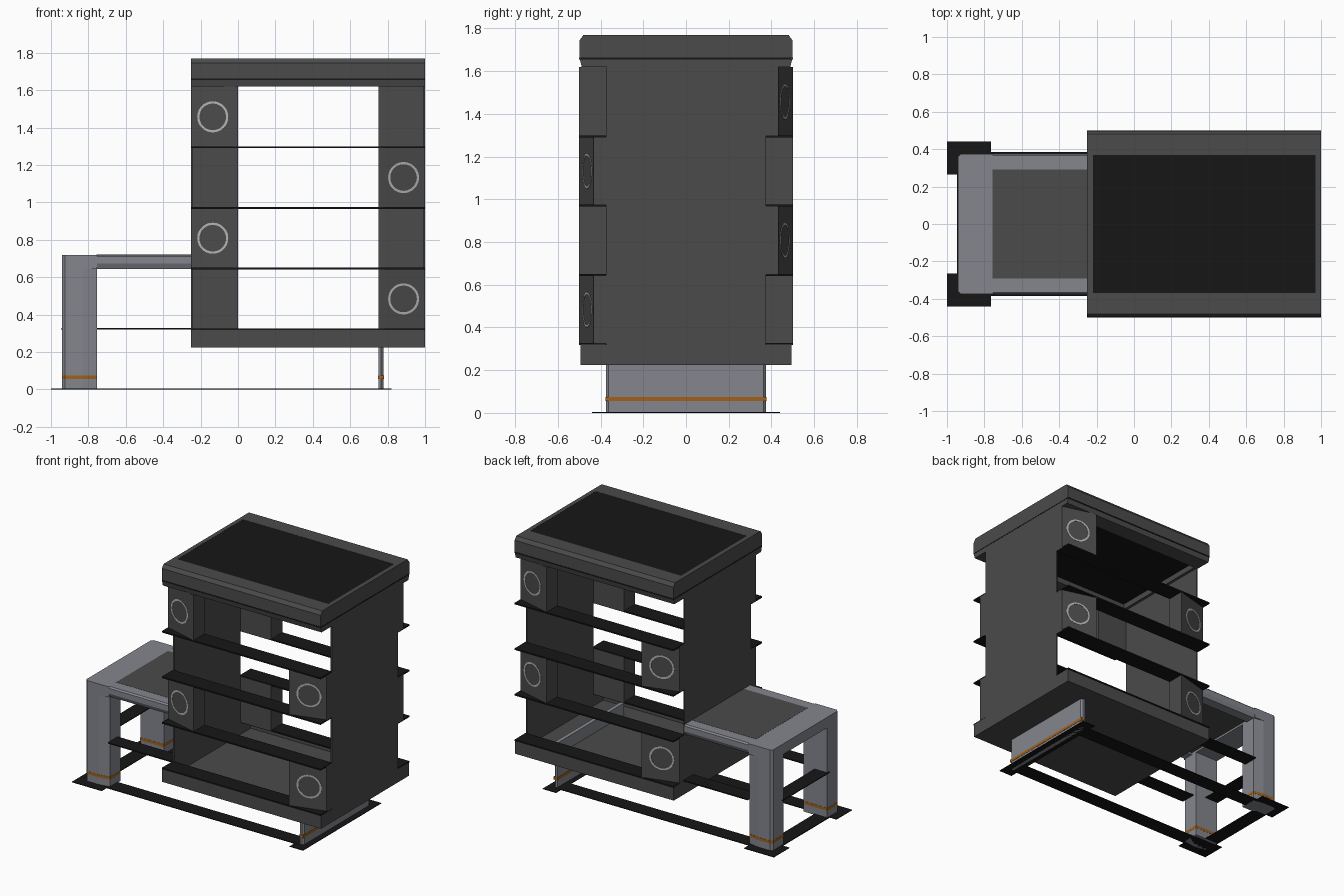
import bpy, bmesh
from math import cos, sin, tau

if "Cube" in bpy.data.objects:
    bpy.data.objects.remove(bpy.data.objects["Cube"])


def mat(name, rgb):
    m = bpy.data.materials.new(name)
    m.diffuse_color = (*rgb, 1)
    m.use_nodes = True
    m.node_tree.nodes["Principled BSDF"].inputs["Base Color"].default_value = m.diffuse_color
    return m


DARK = mat("dark_grey", (0.07, 0.07, 0.07))
BLACK = mat("black", (0.008, 0.008, 0.008))
STEEL = mat("steel", (0.23, 0.24, 0.27))
ORANGE = mat("orange", (0.36, 0.12, 0.01))
LIGHT = mat("light_ring", (0.45, 0.45, 0.45))


def finish(name, bm, m):
    bmesh.ops.recalc_face_normals(bm, faces=bm.faces)
    me = bpy.data.meshes.new(name)
    bm.to_mesh(me)
    bm.free()
    me.materials.append(m)
    ob = bpy.data.objects.new(name, me)
    bpy.context.collection.objects.link(ob)
    return ob


def prism(name, pts, axis, lo, hi, m):
    """Extrude a 2D outline along an axis: x uses (y,z), y uses (x,z), z uses (x,y)."""
    bm = bmesh.new()
    def co(p, t):
        v = list(p)
        v.insert("xyz".index(axis), t)
        return v
    a = [bm.verts.new(co(p, lo)) for p in pts]
    b = [bm.verts.new(co(p, hi)) for p in pts]
    bm.faces.new(a)
    bm.faces.new(b[::-1])
    n = len(pts)
    for i in range(n):
        j = (i + 1) % n
        bm.faces.new((a[i], b[i], b[j], a[j]))
    return finish(name, bm, m)


def box(name, x0, x1, y0, y1, z0, z1, m):
    return prism(name, [(x0, y0), (x1, y0), (x1, y1), (x0, y1)], "z", z0, z1, m)


X0, X1, CX = -0.25, 1.0, 0.375
LEVELS = [0.322, 0.646, 0.971, 1.295, 1.62]

# Tower: bottom tray and thin end walls
box("tray_floor", X0, X1, -.495, .495, .225, .235, DARK)
for x, tag in ((X0, "left"), (X1 - .01, "right")):
    box(tag + "_tray_side", x, x + .01, -.485, .485, .235, .32, DARK)
    box(tag + "_wall", x, x + .01, -.372, .372, .32, 1.62, DARK)

for s, tag in ((-1, "front"), (1, "back")):
    box(tag + "_tray_edge", X0, X1, s * .495, s * .485, .235, .32, DARK)
    # Narrow shelves
    for z in LEVELS[:4]:
        box(tag + "_shelf", X0, X1, s * .375, s * .5, z - .005, z + .005, BLACK)
    # Cap rails with bevelled top edge
    prism(tag + "_cap_rail", [(s * .37, 1.62), (s * .488, 1.62), (s * .498, 1.66), (s * .498, 1.745),
                              (s * .48, 1.77), (s * .37, 1.77)], "x", X0, X1, DARK)
    box(tag + "_cap_seam", X0, X1, s * .49, s * .5, 1.655, 1.663, BLACK)

for x0, x1, tag in ((X0, -.22, "left"), (.97, X1, "right")):
    box(tag + "_cap_end", x0, x1, -.37, .37, 1.62, 1.77, DARK)
for x, tag in ((X0 - .001, "left"), (X1 - .004, "right")):
    box(tag + "_cap_seam", x, x + .005, -.495, .495, 1.655, 1.663, BLACK)
box("top_panel", -.22, .97, -.37, .37, 1.66, 1.769, BLACK)


def speaker(level, sx, sy):
    """Wedge box in a corner with a round ring on its slanted face."""
    inner, outer = CX + sx * .375, CX + sx * .625
    z0, z1 = LEVELS[level], LEVELS[level + 1]
    prism("corner_box", [(inner, sy * .372), (outer, sy * .372), (outer, sy * .432), (inner, sy * .5)],
          "z", z0, z1, DARK)
    cx, cz = CX + sx * .51, (z0 + z1) / 2
    bm = bmesh.new()
    rows = []
    for r, lift in ((.083, 0), (.083, .002), (.071, .002), (.071, 0)):
        row = []
        for i in range(48):
            x = cx + r * cos(tau * i / 48)
            y = .5 - .068 * abs(x - inner) / .25 + lift
            row.append(bm.verts.new((x, sy * y, cz + r * sin(tau * i / 48))))
        rows.append(row)
    for a, b in zip(rows, rows[1:]):
        for i in range(48):
            j = (i + 1) % 48
            bm.faces.new((a[i], a[j], b[j], b[i]))
    finish("box_ring", bm, LIGHT)


# Boxes alternate sides by level, with half-turn symmetry front to back
for level in range(4):
    sx = 1 if level % 2 == 0 else -1
    speaker(level, sx, -1)
    speaker(level, -sx, 1)

# Bench: legs, rails, mid and ground strips
for s, tag in ((-1, "front"), (1, "back")):
    leg = [(-.94, .245), (-.94, .36), (-.925, .375), (-.832, .375), (-.755, .362), (-.755, .245)]
    leg = [(x, s * y) for x, y in leg]
    prism(tag + "_leg", leg, "z", 0, .66, STEEL)
    band = [(-.848 + (x + .848) * 1.01, s * .31 + (y - s * .31) * 1.02) for x, y in leg]
    prism(tag + "_leg_band", band, "z", .055, .075, ORANGE)
    prism(tag + "_bench_rail", [(s * .29, .72), (s * .365, .72), (s * .375, .71), (s * .375, .672),
                                (s * .362, .645), (s * .29, .645)], "x", -.832, X0, STEEL)
    box(tag + "_foot_plate", -1, -.765, s * .265, s * .44, 0, .004, BLACK)
    box(tag + "_ground_strip", -.765, .75, s * .275, s * .385, 0, .005, BLACK)
    box(tag + "_mid_strip", -.755, X0, s * .275, s * .385, .32, .328, BLACK)

prism("bench_end_beam", [(-.94, -.36), (-.925, -.375), (-.755, -.375), (-.755, .375), (-.925, .375), (-.94, .36)],
      "z", .645, .72, STEEL)
box("bench_panel", -.756, X0, -.291, .291, .66, .721, DARK)
for z, tag in ((0, "ground"), (.32, "mid")):
    box(tag + "_cross_strip", -.947, -.84, -.265, .265, z, z + .006, BLACK)

# Wide leg under the far end of the tower
prism("wide_leg", [(.75, -.375), (.765, -.375), (.778, -.362), (.778, .362), (.765, .375), (.75, .375)],
      "z", 0, .32, STEEL)
box("wide_leg_band", .748, .78, -.377, .377, .055, .075, ORANGE)
box("wide_foot_plate", .715, .82, -.44, .44, 0, .004, BLACK)
